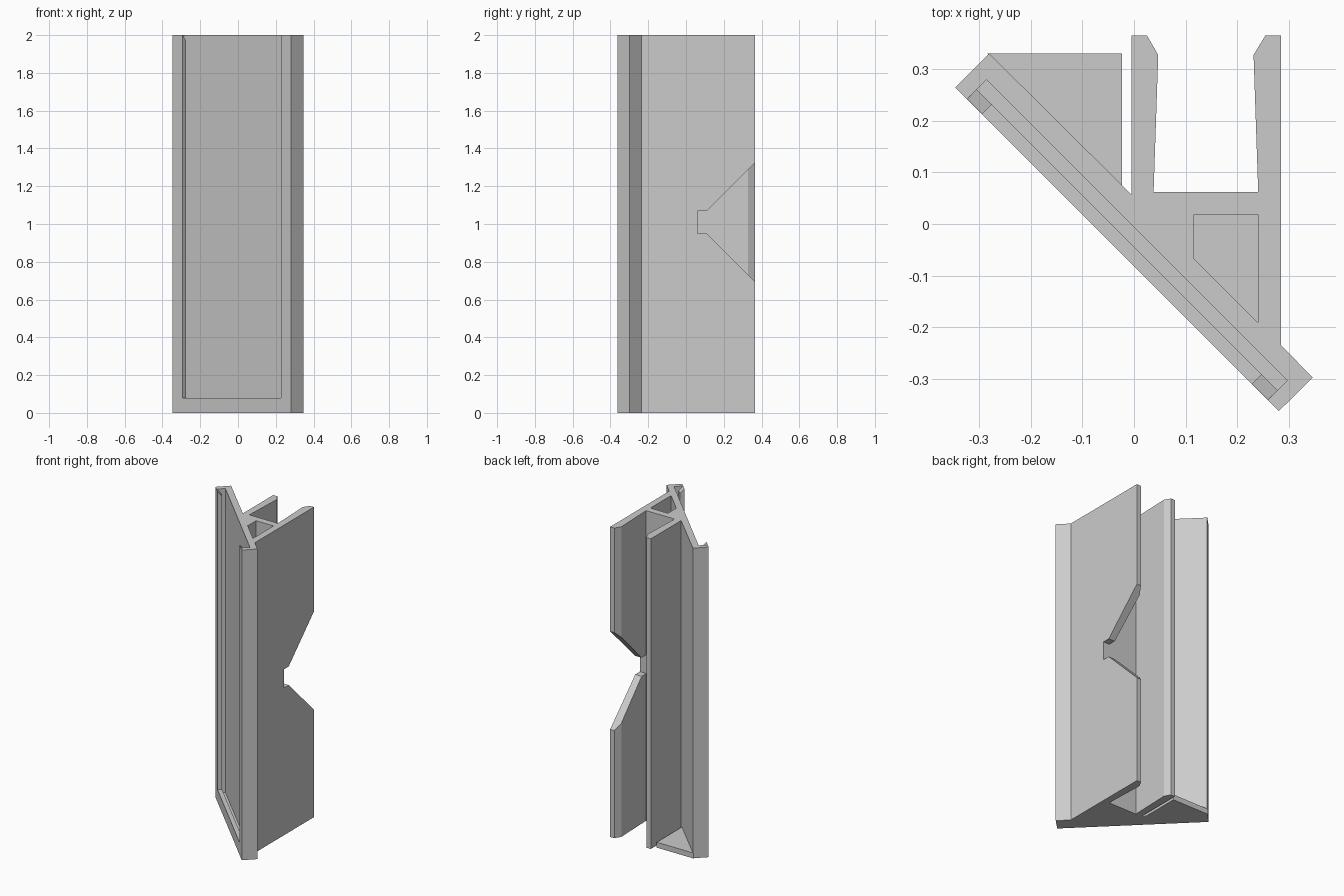
import bpy
import bmesh

cube = bpy.data.objects.get("Cube")
if cube:
    bpy.data.objects.remove(cube, do_unlink=True)

HEIGHT = 2.0
grey = bpy.data.materials.new("light grey")
grey.use_nodes = True
colour = (0.6, 0.6, 0.6, 1)
grey.diffuse_color = colour
grey.node_tree.nodes["Principled BSDF"].inputs["Base Color"].default_value = colour


# Ways to place a profile point (p, q) swept along h
def upright(p, q, h):
    return (p, q, h)


def sideways(p, q, h):
    return (h, p, q)


def diagonal(p, q, h):
    # p = depth x + y, q = height, h = position along the plate x - y
    return ((h + p) / 2, (p - h) / 2, q)


def prism(name, profile, place, start, end):
    bm = bmesh.new()
    lower = [bm.verts.new(place(p, q, start)) for p, q in profile]
    upper = [bm.verts.new(place(p, q, end)) for p, q in profile]
    bm.faces.new(lower)
    bm.faces.new(upper)
    for i in range(len(profile)):
        j = (i + 1) % len(profile)
        bm.faces.new((lower[i], lower[j], upper[j], upper[i]))
    bmesh.ops.recalc_face_normals(bm, faces=bm.faces)
    mesh = bpy.data.meshes.new(name)
    bm.to_mesh(mesh)
    bm.free()
    mesh.materials.append(grey)
    obj = bpy.data.objects.new(name, mesh)
    bpy.context.collection.objects.link(obj)
    return obj


def cut(target, cutter):
    cutter.hide_render = True
    mod = target.modifiers.new("cut", 'BOOLEAN')
    mod.operation = 'DIFFERENCE'
    mod.solver = 'EXACT'
    mod.object = cutter
    bpy.context.view_layer.objects.active = target
    bpy.ops.object.modifier_apply(modifier=mod.name)
    bpy.data.objects.remove(cutter, do_unlink=True)


# Diagonal plate with the two-armed clip behind it
body = prism("holder_body", [
    (-0.347, 0.265), (0.281, -0.363), (0.347, -0.298), (0.285, -0.235),
    (0.285, 0.366), (0.255, 0.366), (0.232, 0.328), (0.241, 0.062),
    (0.038, 0.062), (0.047, 0.328), (0.025, 0.366), (-0.005, 0.366),
    (-0.005, 0.057), (-0.281, 0.331)], upright, 0, HEIGHT)

# Card slot, with a lead-in slope on top of the side lips
cut(body, prism("slot_cutter", [
    (-0.006, 0.04), (-0.044, 0.04), (-0.044, 1.973), (-0.081, HEIGHT),
    (-0.081, 2.1), (-0.006, 2.1)], diagonal, -0.566, 0.601))

# Display window in front of the slot
cut(body, prism("window_cutter", [
    (-0.15, 0.08), (-0.03, 0.08), (-0.03, 2.1), (-0.15, 2.1)],
    diagonal, -0.508, 0.539))

# Hollow core, closed at the bottom
cut(body, prism("core_cutter", [
    (0.116, 0.018), (0.116, -0.067), (0.241, -0.192), (0.241, 0.018)],
    upright, 0.04, 2.1))

# Flared notch in the left arm
cut(body, prism("notch_cutter", [
    (0.062, 0.95), (0.11, 0.95), (0.4, 0.66), (0.4, 1.36),
    (0.11, 1.07), (0.062, 1.07)], sideways, 0.15, 0.4))

# Triangular foot behind the plate
prism("foot_gusset", [
    (-0.285, 0.331), (-0.023, 0.331), (-0.023, 0.073), (-0.027, 0.073)],
    upright, 0, 0.035)
